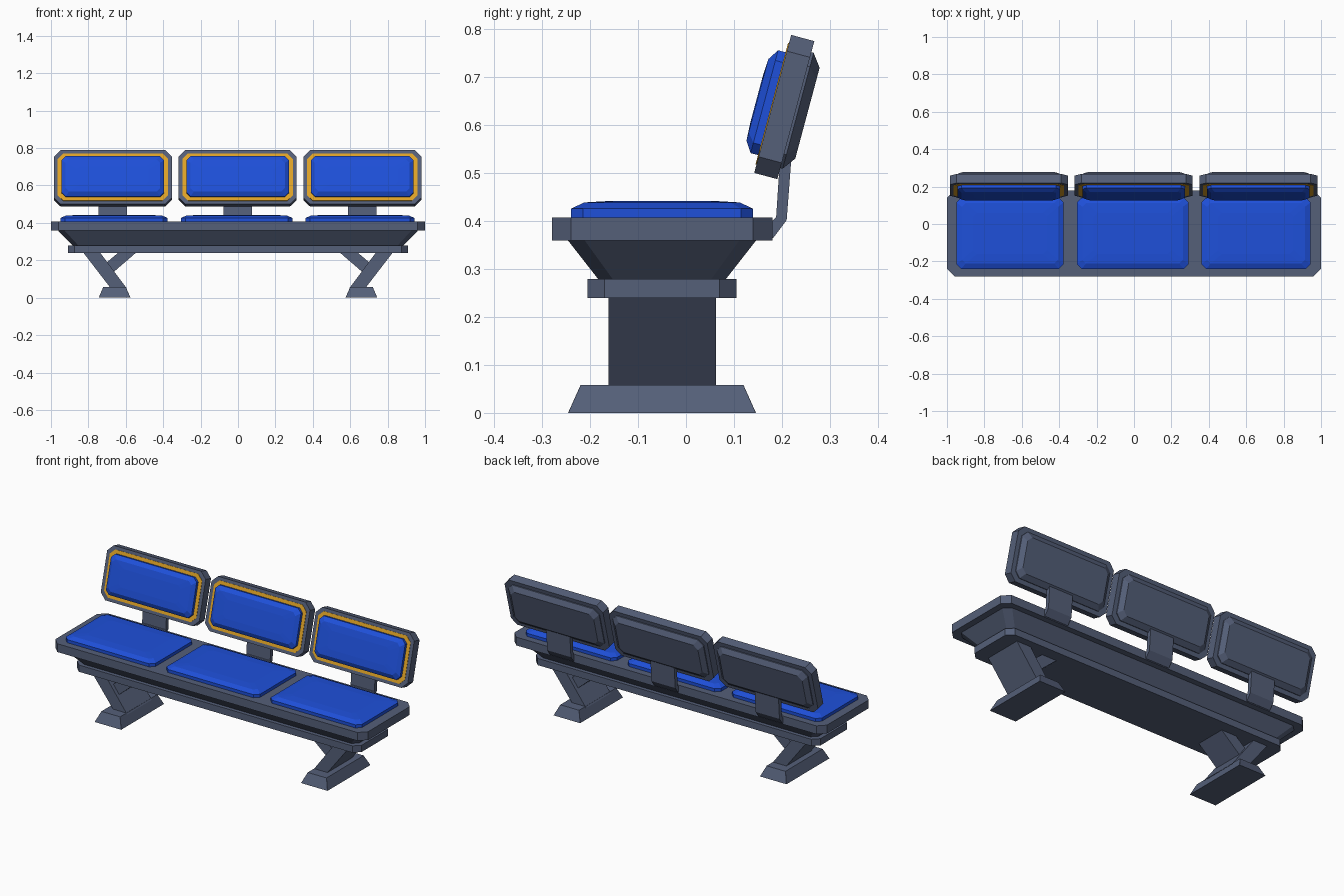
import bpy, bmesh, math
from mathutils import Matrix, Vector

if "Cube" in bpy.data.objects:
    bpy.data.objects.remove(bpy.data.objects["Cube"])


def material(name, colour):
    m = bpy.data.materials.new(name)
    m.diffuse_color = (*colour, 1)
    m.use_nodes = True
    m.node_tree.nodes["Principled BSDF"].inputs["Base Color"].default_value = m.diffuse_color
    return m


SLATE = material("slate", (0.09, 0.115, 0.19))
BLUE = material("blue", (0.013, 0.08, 0.70))
GOLD = material("gold", (0.75, 0.37, 0.02))


def finish(name, bm, matrix, mat, bevel=0.0):
    bmesh.ops.recalc_face_normals(bm, faces=bm.faces)
    mesh = bpy.data.meshes.new(name)
    bm.to_mesh(mesh)
    bm.free()
    mesh.materials.append(mat)
    ob = bpy.data.objects.new(name, mesh)
    ob.matrix_world = matrix
    bpy.context.collection.objects.link(ob)
    if bevel:
        mod = ob.modifiers.new("soft_edge", 'BEVEL')
        mod.width = bevel
        mod.segments = 1
    return ob


def loft(name, levels, matrix, mat):
    """Stack of chamfered rectangles: (half_x, half_y, z, corner chamfer)."""
    bm = bmesh.new()
    rings = []
    for a, b, z, c in levels:
        pts = [(a, b - c), (a - c, b), (c - a, b), (-a, b - c),
               (-a, c - b), (c - a, -b), (a - c, -b), (a, c - b)]
        rings.append([bm.verts.new((x, y, z)) for x, y in pts])
    for lo, hi in zip(rings, rings[1:]):
        for i in range(8):
            j = (i + 1) % 8
            bm.faces.new((lo[i], lo[j], hi[j], hi[i]))
    bm.faces.new(rings[0])
    bm.faces.new(rings[-1])
    return finish(name, bm, matrix, mat)


def extrude(name, pts, axis, lo, hi, mat):
    """Extrude a 2D profile along x (profile in yz) or y (profile in xz)."""
    bm = bmesh.new()

    def put(p, d):
        return bm.verts.new((d, p[0], p[1]) if axis == 'x' else (p[0], d, p[1]))
    a = [put(p, lo) for p in pts]
    b = [put(p, hi) for p in pts]
    bm.faces.new(a)
    bm.faces.new(b)
    for i in range(len(pts)):
        j = (i + 1) % len(pts)
        bm.faces.new((a[i], a[j], b[j], b[i]))
    return finish(name, bm, Matrix(), mat)


# Bench pan: thick seat slab, tapering skirt, lower beam
at = Matrix.Translation((0, -0.05, 0))
loft("seat_slab", [(1.0, 0.23, 0.36, 0.04), (1.0, 0.23, 0.408, 0.04)], at, SLATE)
loft("seat_skirt", [(0.88, 0.13, 0.275, 0.03), (0.965, 0.198, 0.362, 0.035)], at, SLATE)
loft("under_beam", [(0.91, 0.155, 0.24, 0.035), (0.91, 0.155, 0.279, 0.035)], at, SLATE)

# Legs: slanted plate, brace and foot on each side
for s, side in ((-1, "left"), (1, "right")):
    plate = [(0.83, 0.245), (0.74, 0.245), (0.595, 0.05), (0.68, 0.05)]
    brace = [(0.635, 0.245), (0.54, 0.245), (0.685, 0.12), (0.73, 0.165)]
    extrude(side + "_leg_plate", [(s * x, z) for x, z in plate], 'y', -0.162, 0.063, SLATE)
    extrude(side + "_leg_brace", [(s * x, z) for x, z in brace], 'y', -0.14, 0.04, SLATE)
    loft(side + "_foot", [(0.085, 0.196, 0, 0.0005), (0.06, 0.17, 0.058, 0.0005)],
         Matrix.Translation((s * 0.66, -0.05, 0)), SLATE)

# Three seats: (label, back centre, cushion centre, cushion half width)
tilt = Matrix.Rotation(math.radians(75), 4, 'X')
for label, x, cx, cw in (("left", -0.669, -0.663, 0.287),
                         ("middle", -0.002, -0.007, 0.299),
                         ("right", 0.665, 0.652, 0.292)):
    # Seat cushion with a sloped edge and slight crown
    loft(label + "_seat_cushion",
         [(cw, 0.19, 0.40, 0.025), (cw, 0.19, 0.426, 0.025),
          (cw - 0.03, 0.162, 0.439, 0.02), (cw - 0.09, 0.11, 0.442, 0.02)],
         Matrix.Translation((cx, -0.05, 0)), BLUE)
    # Bent support strap
    extrude(label + "_back_support",
            [(0.165, 0.365), (0.182, 0.365), (0.21, 0.402), (0.222, 0.56),
             (0.198, 0.56), (0.188, 0.408), (0.165, 0.385)],
            'x', x - 0.076, x + 0.076, SLATE)
    # Reclined backrest: frame, rear shell, trim, cushion (local z faces forward)
    m = Matrix.Translation((x, 0.205, 0.638)) @ tilt
    loft(label + "_back_frame", [(0.315, 0.149, -0.025, 0.035),
                                 (0.315, 0.149, 0.025, 0.035)], m, SLATE)
    loft(label + "_back_shell", [(0.29, 0.125, -0.02, 0.03), (0.29, 0.125, -0.03, 0.03),
                                 (0.265, 0.098, -0.05, 0.025)], m, SLATE)
    loft(label + "_back_trim", [(0.295, 0.131, 0.015, 0.03),
                                (0.295, 0.131, 0.027, 0.03)], m, GOLD)
    loft(label + "_back_cushion", [(0.274, 0.111, 0.02, 0.022), (0.274, 0.111, 0.043, 0.022),
                                   (0.252, 0.088, 0.058, 0.018),
                                   (0.19, 0.05, 0.060, 0.015)], m, BLUE)
